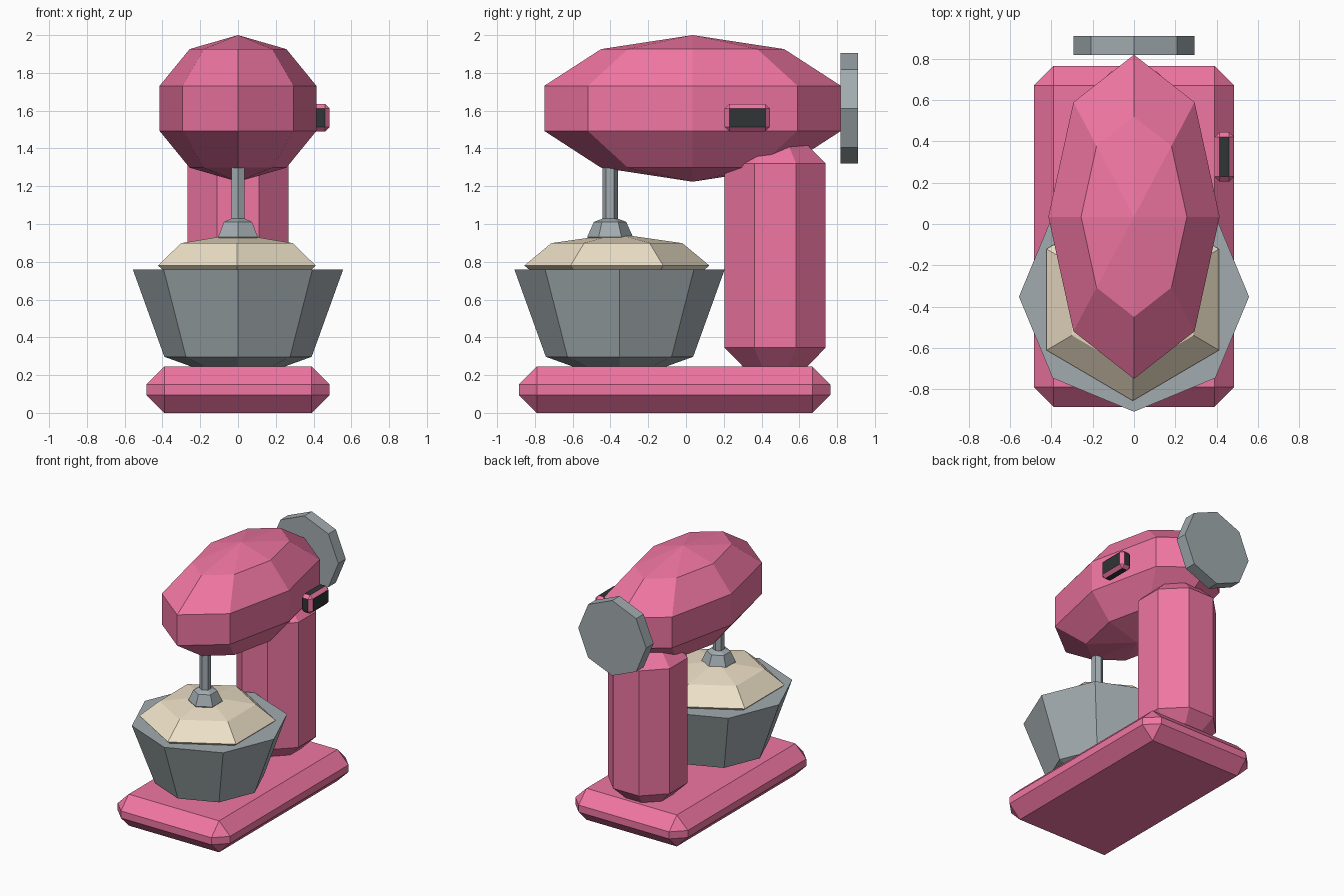
import bpy, bmesh, math
from mathutils import Matrix

if "Cube" in bpy.data.objects:
    bpy.data.objects.remove(bpy.data.objects["Cube"])


def material(name, rgb):
    m = bpy.data.materials.new(name)
    m.diffuse_color = (*rgb, 1)
    m.use_nodes = True
    m.node_tree.nodes["Principled BSDF"].inputs["Base Color"].default_value = m.diffuse_color
    return m


pink = material("pink_enamel", (0.87, 0.18, 0.36))
cream = material("cream_dough", (0.85, 0.75, 0.57))
dark = material("dark_plastic", (0.03, 0.035, 0.035))
steel = material("steel", (0.36, 0.41, 0.43))


def finish(name, bm, mats):
    bmesh.ops.recalc_face_normals(bm, faces=bm.faces)
    me = bpy.data.meshes.new(name)
    bm.to_mesh(me)
    bm.free()
    for m in mats:
        me.materials.append(m)
    ob = bpy.data.objects.new(name, me)
    bpy.context.collection.objects.link(ob)
    return ob


def lathe(name, profile, sides, loc, mat, scale=(1, 1, 1), phase=90):
    """Faceted solid of revolution from (radius, height) points, bottom to top."""
    bm = bmesh.new()
    rings = []
    for r, z in profile:
        angles = [math.radians(phase) + i * math.tau / sides for i in range(sides if r else 1)]
        rings.append([bm.verts.new((r * math.cos(a) * scale[0], r * math.sin(a) * scale[1],
                                    z * scale[2])) for a in angles])
    for lo, hi in zip(rings, rings[1:]):
        for i in range(sides):
            quad = [lo[i % len(lo)], lo[(i + 1) % len(lo)], hi[(i + 1) % len(hi)], hi[i % len(hi)]]
            bm.faces.new(list(dict.fromkeys(quad)))
    for ring in (rings[0], rings[-1]):
        if len(ring) > 1:
            bm.faces.new(ring)
    ob = finish(name, bm, [mat])
    ob.location = loc
    return ob


def ball(rings):
    """Unit sphere profile with a given number of bands."""
    inner = [(math.sin(math.pi * i / rings), -math.cos(math.pi * i / rings)) for i in range(1, rings)]
    return [(0, -1)] + inner + [(0, 1)]


def chamfer_box(name, lo, hi, width, mats):
    size = [b - a for a, b in zip(lo, hi)]
    bm = bmesh.new()
    bmesh.ops.create_cube(bm, size=1, matrix=Matrix.Diagonal((*size, 1)))
    ob = finish(name, bm, mats)
    ob.location = [(a + b) / 2 for a, b in zip(lo, hi)]
    bev = ob.modifiers.new("chamfer", 'BEVEL')
    bev.width, bev.segments, bev.limit_method = width, 1, 'NONE'
    bev.material = len(mats) - 1
    return ob


# Base plate and column
chamfer_box("base", (-0.485, -0.885, 0), (0.485, 0.765, 0.245), 0.095, [pink])
k = 1 / math.cos(math.pi / 8)
lathe("column", [(0.165 * k, 0.24), (0.267 * k, 0.345), (0.267 * k, 1.32), (0.165 * k, 1.425)],
      8, (0, 0.472, 0), pink, phase=22.5)

# Motor head, rear cap and side switch
lathe("motor_head", ball(5), 8, (0, 0.035, 1.612), pink, (0.436, 0.825, 0.388))
cap = lathe("rear_cap", [(0.293, -0.046), (0.293, 0.046)], 8, (0, 0.864, 1.612), steel)
cap.rotation_euler.x = math.pi / 2
chamfer_box("side_switch", (0.39, 0.205, 1.49), (0.485, 0.445, 1.635), 0.024, [dark, pink])

# Bowl with dough
lathe("bowl", [(0.24, 0.243), (0.39, 0.297), (0.557, 0.76)], 8, (0, -0.352, 0), steel)
lathe("dough", ball(4), 6, (-0.006, -0.366, 0.78), cream, (0.482, 0.49, 0.168))

# Beater shaft and hub
lathe("beater_shaft", [(0.041, 0.95), (0.041, 1.42)], 6, (0, -0.402, 0), steel)
lathe("beater_hub", ball(4), 6, (0, -0.402, 0.932), steel, (0.121, 0.121, 0.112))
